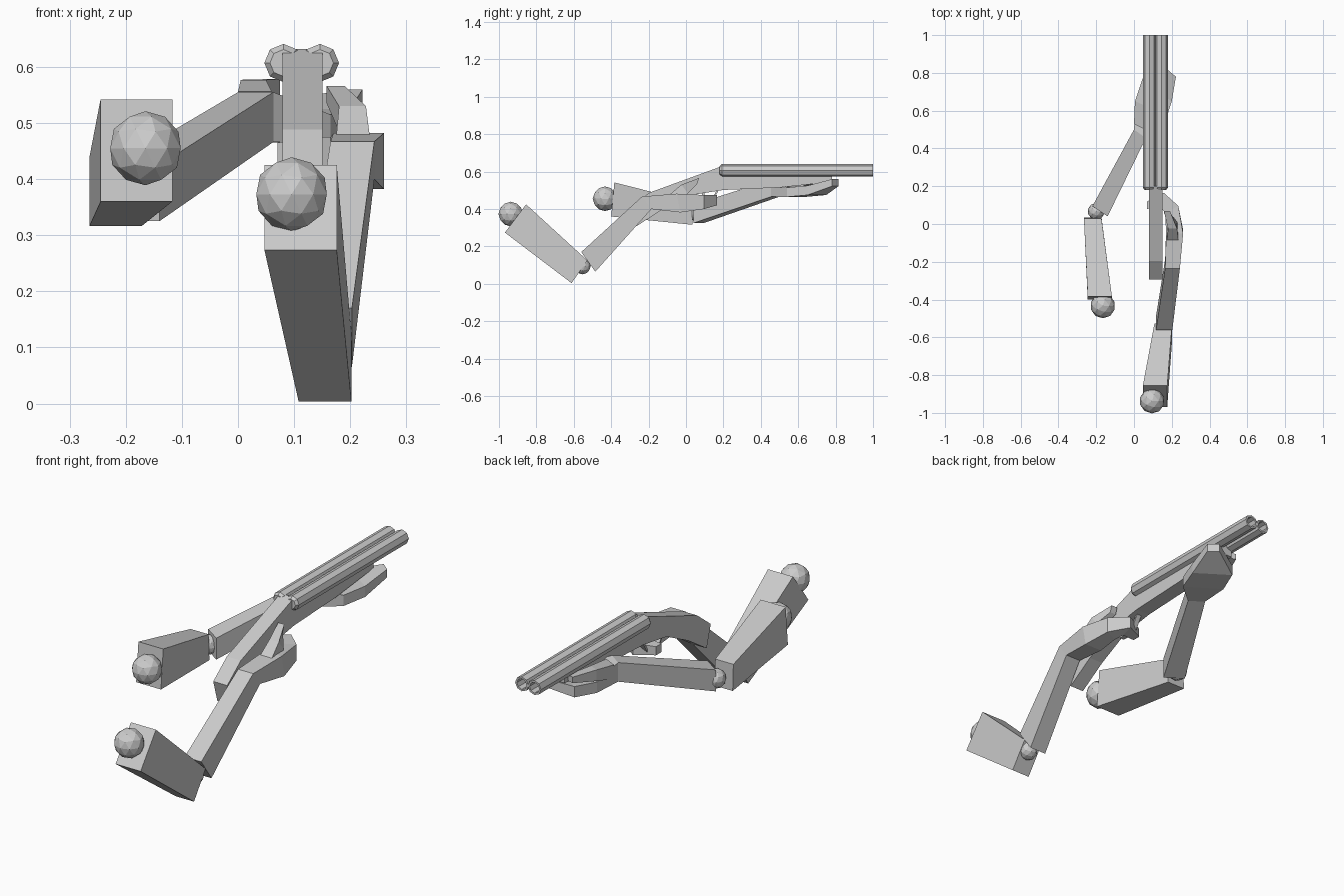
import bpy, bmesh, math

grey = bpy.data.materials.new("plain grey")
grey.diffuse_color = (0.6, 0.6, 0.6, 1)


def finish(name, bm):
    bmesh.ops.recalc_face_normals(bm, faces=bm.faces)
    mesh = bpy.data.meshes.new(name)
    bm.to_mesh(mesh)
    bm.free()
    mesh.materials.append(grey)
    obj = bpy.data.objects.new(name, mesh)
    bpy.context.collection.objects.link(obj)
    return obj


def loft(name, sections):
    """Skin a row of equal-sized rings and cap both ends."""
    bm = bmesh.new()
    rings = [[bm.verts.new(p) for p in s] for s in sections]
    n = len(rings[0])
    for a, b in zip(rings, rings[1:]):
        for i in range(n):
            j = (i + 1) % n
            bm.faces.new((a[i], a[j], b[j], b[i]))
    bm.faces.new(rings[0])
    bm.faces.new(rings[-1])
    return finish(name, bm)


def across(x0, x1, top, bottom):
    """Section facing along the limb: top and bottom are (y, z)."""
    return [(x0, *top), (x1, *top), (x1, *bottom), (x0, *bottom)]


def upright(left, right, z0, z1):
    """Vertical section between two (x, y) points."""
    return [(*left, z1), (*right, z1), (*right, z0), (*left, z0)]


def joint(name, pos, r):
    bm = bmesh.new()
    bmesh.ops.create_icosphere(bm, subdivisions=2, radius=r)
    bmesh.ops.translate(bm, verts=bm.verts, vec=pos)
    finish(name, bm)


def extrude_x(name, profile, x0, x1):
    loft(name, [[(x, y, z) for y, z in profile] for x in (x0, x1)])


# Twin hollow barrels, chamfered at the breech
def barrel(name, cx):
    rings = []
    for y, r in ((0.18, 0.024), (0.192, 0.034), (1.0, 0.034), (1.0, 0.025), (0.7, 0.025)):
        rings.append([(cx + r * math.cos(k * math.pi / 4), y,
                       0.607 + r * math.sin(k * math.pi / 4)) for k in range(8)])
    loft(name, rings)


barrel("left_barrel", 0.081)
barrel("right_barrel", 0.146)

# Receiver sweeping down into the grip, and the forestock
extrude_x("receiver_and_grip", [
    (0.20, 0.632), (-0.195, 0.488), (-0.295, 0.41), (-0.265, 0.308),
    (-0.13, 0.395), (0.03, 0.475), (0.20, 0.502)], 0.079, 0.151)
extrude_x("forestock", [
    (0.20, 0.60), (0.78, 0.60), (0.78, 0.545), (0.50, 0.515), (0.20, 0.502)],
    0.079, 0.151)

# Trigger guard loop and trigger
extrude_x("trigger_guard", [
    (0.02, 0.475), (0.05, 0.428), (0.13, 0.425), (0.175, 0.50),
    (0.165, 0.50), (0.125, 0.434), (0.055, 0.437), (0.03, 0.475)], 0.103, 0.127)
extrude_x("trigger", [(0.085, 0.49), (0.10, 0.49), (0.095, 0.45), (0.088, 0.45)],
          0.109, 0.121)

# Right arm
joint("right_shoulder", (0.0955, -0.937, 0.373), 0.066)
loft("right_upper_arm", [
    across(0.047, 0.176, (-0.855, 0.425), (-0.968, 0.274)),
    across(0.108, 0.202, (-0.527, 0.125), (-0.612, 0.004))])
joint("right_elbow", (0.16, -0.553, 0.094), 0.043)
loft("right_forearm", [
    across(0.117, 0.203, (-0.56, 0.17), (-0.485, 0.065)),
    across(0.165, 0.243, (-0.235, 0.467), (-0.185, 0.40))])

# Right hand wrapping the grip
loft("right_palm_and_fingers", [
    across(0.165, 0.243, (-0.235, 0.467), (-0.185, 0.40)),
    across(0.170, 0.260, (-0.05, 0.482), (-0.03, 0.382)),
    upright((0.165, 0.06), (0.235, 0.095), 0.40, 0.475),
    upright((0.140, 0.09), (0.158, 0.165), 0.42, 0.475),
    upright((0.070, 0.08), (0.070, 0.12), 0.425, 0.465)])
loft("right_thumb", [
    across(0.175, 0.235, (-0.09, 0.475), (-0.01, 0.45)),
    across(0.180, 0.228, (-0.025, 0.53), (0.01, 0.485)),
    across(0.158, 0.190, (0.07, 0.566), (0.06, 0.535))])

# Left arm
joint("left_shoulder", (-0.165, -0.433, 0.455), 0.066)
loft("left_upper_arm", [
    across(-0.245, -0.117, (-0.383, 0.542), (-0.40, 0.36)),
    across(-0.265, -0.172, (0.03, 0.438), (0.035, 0.316))])
joint("left_elbow", (-0.20, 0.067, 0.37), 0.045)
loft("left_forearm", [
    upright((-0.22, 0.095), (-0.14, 0.04), 0.325, 0.425),
    upright((0.0, 0.50), (0.063, 0.455), 0.466, 0.555)])

# Left hand cupping the forestock
loft("left_palm_and_fingers", [
    upright((0.0, 0.50), (0.063, 0.455), 0.466, 0.555),
    upright((0.01, 0.64), (0.165, 0.54), 0.465, 0.515),
    upright((0.05, 0.75), (0.20, 0.65), 0.475, 0.525),
    upright((0.18, 0.815), (0.222, 0.78), 0.522, 0.56)])
loft("left_thumb", [
    upright((0.0, 0.53), (0.06, 0.50), 0.49, 0.556),
    upright((0.005, 0.65), (0.05, 0.63), 0.525, 0.577),
    upright((0.045, 0.77), (0.075, 0.76), 0.55, 0.578)])
